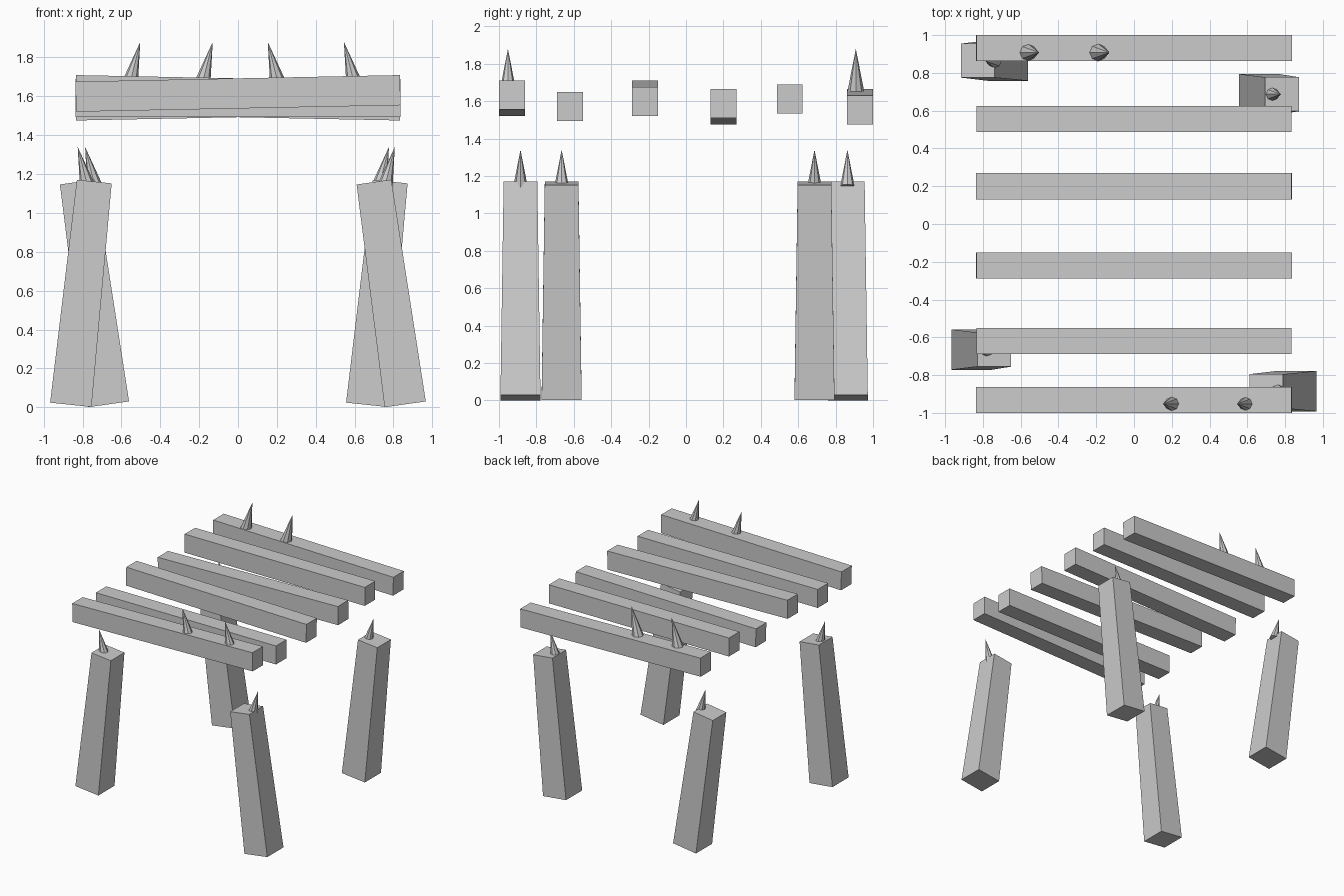
import bpy, bmesh
from math import radians, sqrt
from mathutils import Matrix, Vector

if "Cube" in bpy.data.objects:
    bpy.data.objects.remove(bpy.data.objects["Cube"])


def finish(name, bm, matrix):
    mesh = bpy.data.meshes.new(name)
    bm.to_mesh(mesh)
    bm.free()
    obj = bpy.data.objects.new(name, mesh)
    bpy.context.collection.objects.link(obj)
    obj.matrix_world = matrix
    return obj


def placed(loc, tilt):
    return Matrix.Translation(loc) @ Matrix.Rotation(radians(tilt), 4, 'Y')


def beam(name, y, z, tilt):
    bm = bmesh.new()
    bmesh.ops.create_cube(bm, size=1)
    bmesh.ops.scale(bm, vec=(1.67, 0.138, 0.155), verts=bm.verts)
    finish(name, bm, placed((0, y, z), tilt))


def leg(name, x, y, z, tilt):
    # four-sided cone gives a tapered square post
    bm = bmesh.new()
    bmesh.ops.create_cone(bm, cap_ends=True, segments=4, radius1=0.107 * sqrt(2),
                          radius2=0.09 * sqrt(2), depth=1.155,
                          matrix=Matrix.Rotation(radians(45), 4, 'Z'))
    finish(name, bm, placed((x, y, z), tilt))


def spike(name, tip, tilt, length):
    # cone hanging down from its tip
    bm = bmesh.new()
    bmesh.ops.create_cone(bm, cap_ends=True, segments=8, radius1=length * 0.19,
                          radius2=0, depth=length,
                          matrix=Matrix.Translation((0, 0, -length / 2)))
    finish(name, bm, placed(Vector(tip), tilt))


# Top slats, alternately tilted
slats = [(-0.931, 1.615, -1.15), (-0.62, 1.57, 0), (-0.22, 1.615, 1.15),
         (0.2, 1.57, -1.15), (0.555, 1.612, 0), (0.931, 1.57, 1.15)]
for i, (y, z, tilt) in enumerate(slats):
    beam(f"slat_{i + 1}", y, z, tilt)

# Leaning tapered legs
leg("front_right_leg", 0.78, -0.885, 0.587, -8)
leg("back_right_leg", 0.723, 0.687, 0.587, 6)
leg("back_left_leg", -0.747, 0.865, 0.587, -8)
leg("front_left_leg", -0.80, -0.665, 0.587, 6)

# Nails through the outer slats
for i, x in enumerate((0.153, 0.545)):
    spike(f"front_slat_nail_{i + 1}", (x, -0.952, 1.88), -14, 0.24)
for i, x in enumerate((-0.503, -0.13)):
    spike(f"back_slat_nail_{i + 1}", (x, 0.908, 1.88), 14, 0.25)

# Nails on top of the legs
spike("front_right_leg_nail", (0.807, -0.885, 1.34), 14, 0.2)
spike("back_right_leg_nail", (0.777, 0.687, 1.34), 14, 0.2)
spike("back_left_leg_nail", (-0.787, 0.863, 1.34), -14, 0.2)
spike("front_left_leg_nail", (-0.825, -0.665, 1.34), -14, 0.2)
